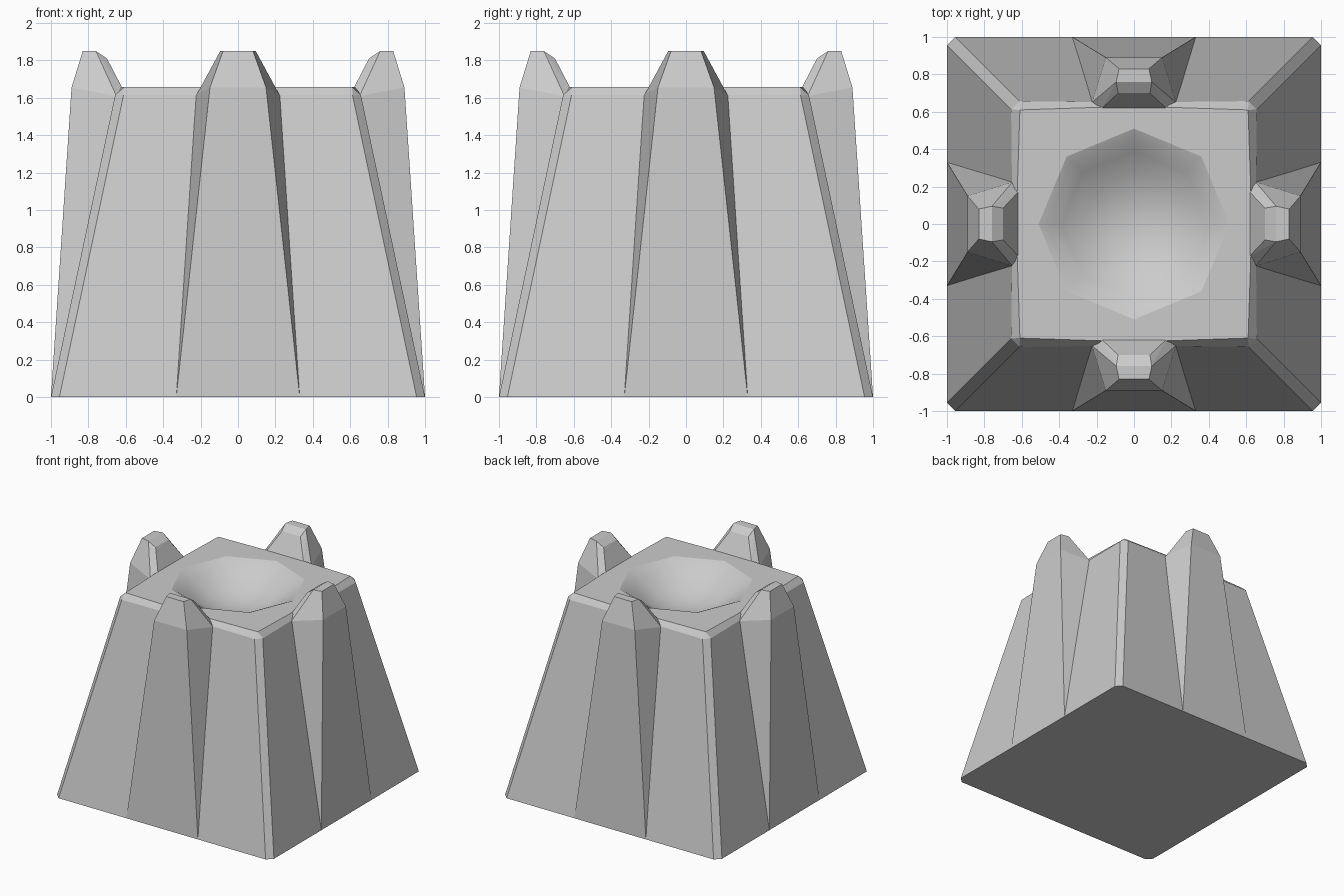
import bpy, bmesh
from math import pi
from mathutils import Matrix, Vector

if "Cube" in bpy.data.objects:
    bpy.data.objects.remove(bpy.data.objects["Cube"])


def finish(bm, name):
    bmesh.ops.recalc_face_normals(bm, faces=bm.faces)
    mesh = bpy.data.meshes.new(name)
    bm.to_mesh(mesh)
    bm.free()
    ob = bpy.data.objects.new(name, mesh)
    bpy.context.collection.objects.link(ob)
    return ob


def ring(bm, mid, half, chamfer, z):
    """Square ring: side midpoints plus two points per chamfered corner."""
    verts = []
    for k in range(4):
        turn = Matrix.Rotation(k * pi / 2, 3, 'Z')
        for p in ((mid, 0, z), (half, half - chamfer, z), (half - chamfer, half, z)):
            verts.append(bm.verts.new(turn @ Vector(p)))
    return verts


# Tapered body, bevelled shoulder and shallow eight-sided bowl
bm = bmesh.new()
rings = [ring(bm, 1, 1, 0.045, 0),
         ring(bm, 0.65, 0.657, 0.045, 1.615),
         ring(bm, 0.63, 0.61, 0, 1.657)]
bowl = [(0.51, 1.657), (0.47, 1.638), (0.39, 1.58), (0.27, 1.505), (0.13, 1.46)]
rings += [ring(bm, r, r * 0.7071, 0, z) for r, z in bowl]
for level, (a, b) in enumerate(zip(rings, rings[1:])):
    for i in range(12):
        j = (i + 1) % 12
        face = bm.faces.new((a[i], a[j], b[j], b[i]))
        face.smooth = level >= 3
bm.faces.new(rings[0][::-1])
bottom = bm.verts.new((0, 0, 1.45))
last = rings[-1]
for i in range(12):
    bm.faces.new((last[i], last[(i + 1) % 12], bottom)).smooth = True
bmesh.ops.remove_doubles(bm, verts=bm.verts, dist=0.0005)
finish(bm, "pedestal_body")

# Four tapering ribs with faceted tips: (distance out, half width, height)
section = [(1.0, 0.33, 0), (0.89, 0.15, 1.655), (0.65, 0.225, 1.61),
           (0.62, 0.17, 1.655), (0.83, 0.08, 1.85), (0.76, 0.095, 1.85),
           (0.70, 0.085, 1.81)]
for k, side in enumerate(("right", "back", "left", "front")):
    bm = bmesh.new()
    turn = Matrix.Rotation(k * pi / 2, 3, 'Z')
    for d, w, z in section:
        for s in (-1, 1):
            bm.verts.new(turn @ Vector((d, s * w, z)))
    bmesh.ops.convex_hull(bm, input=bm.verts)
    bmesh.ops.dissolve_limit(bm, angle_limit=0.03, verts=bm.verts, edges=bm.edges)
    finish(bm, side + "_rib")
